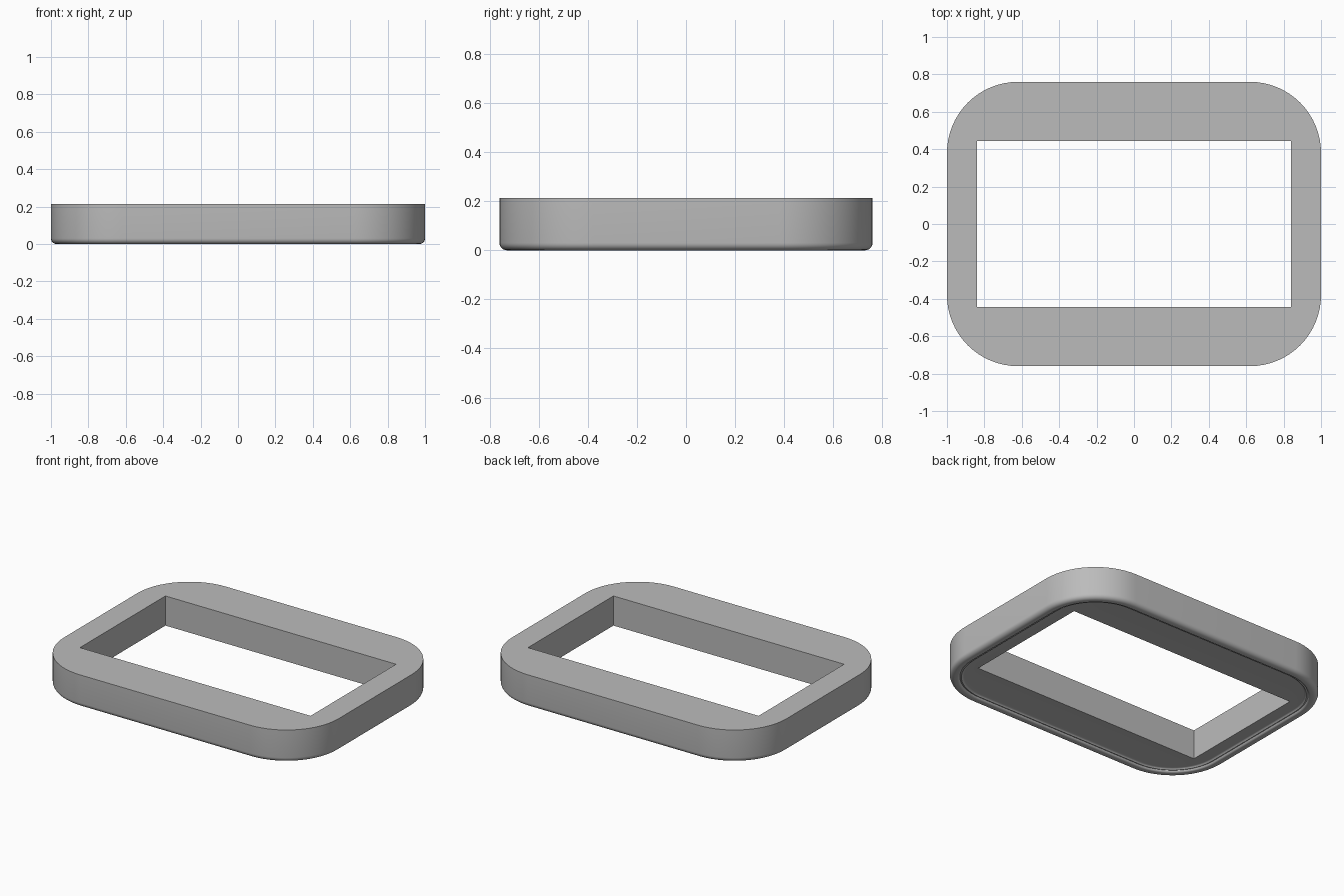
import bpy
import bmesh
import math

if "Cube" in bpy.data.objects:
    bpy.data.objects.remove(bpy.data.objects["Cube"], do_unlink=True)

HALF_X, HALF_Y, HEIGHT, RADIUS = 1.0, 0.76, 0.213, 0.38
HOLE_X, HOLE_Y = 0.84, 0.445
STEPS = 16
SIGNS = [(1, 1), (-1, 1), (-1, -1), (1, -1)]

grey = bpy.data.materials.new("plain grey")
grey.use_nodes = True
colour = (0.5, 0.5, 0.5, 1)
grey.diffuse_color = colour
grey.node_tree.nodes["Principled BSDF"].inputs["Base Color"].default_value = colour


def rounded_loop(bm, inset, z):
    """Rounded rectangle of vertices, moved inwards by inset."""
    r = RADIUS - inset
    verts = []
    for k, (sx, sy) in enumerate(SIGNS):
        for i in range(STEPS + 1):
            a = math.pi / 2 * (k + i / STEPS)
            verts.append(bm.verts.new((sx * (HALF_X - RADIUS) + r * math.cos(a),
                                       sy * (HALF_Y - RADIUS) + r * math.sin(a), z)))
    return verts


def arc(inset, z, r, start, end, n=6):
    """Profile points on a circle, angles in degrees."""
    angles = [math.radians(start + (end - start) * i / n) for i in range(n + 1)]
    return [(inset + r * math.cos(a), z + r * math.sin(a)) for a in angles]


def cap(bm, loop, z):
    """Flat ring from a rounded loop to the rectangular hole."""
    hole = [bm.verts.new((sx * HOLE_X, sy * HOLE_Y, z)) for sx, sy in SIGNS]
    for i, v in enumerate(loop):
        j = (i + 1) % len(loop)
        k, m = i // (STEPS + 1), j // (STEPS + 1)
        corners = [hole[k]] if k == m else [hole[m], hole[k]]
        bm.faces.new([v, loop[j]] + corners)
    return hole


bm = bmesh.new()

# Outer wall, rounded bottom edge, and rim bead curving up to the recessed underside
profile = [(0, HEIGHT)]
profile += arc(0.03, 0.03, 0.03, 180, 270)
profile += arc(0.045, 0.015, 0.015, 270, 350)
profile += arc(0.085, 0.0, 0.018, 150, 90)
loops = [rounded_loop(bm, inset, z) for inset, z in profile]
for upper, lower in zip(loops, loops[1:]):
    for i in range(len(upper)):
        j = (i + 1) % len(upper)
        bm.faces.new((upper[i], lower[i], lower[j], upper[j]))

# Top face, underside and the walls of the opening
top_hole = cap(bm, loops[0], HEIGHT)
bottom_hole = cap(bm, loops[-1], profile[-1][1])
for i in range(4):
    j = (i + 1) % 4
    bm.faces.new((top_hole[i], top_hole[j], bottom_hole[j], bottom_hole[i]))

bmesh.ops.recalc_face_normals(bm, faces=bm.faces)
mesh = bpy.data.meshes.new("rounded_frame")
bm.to_mesh(mesh)
bm.free()
mesh.materials.append(grey)
frame = bpy.data.objects.new("rounded_frame", mesh)
bpy.context.collection.objects.link(frame)

bpy.ops.object.select_all(action="DESELECT")
frame.select_set(True)
bpy.context.view_layer.objects.active = frame
bpy.ops.object.shade_smooth_by_angle(angle=math.radians(30))
